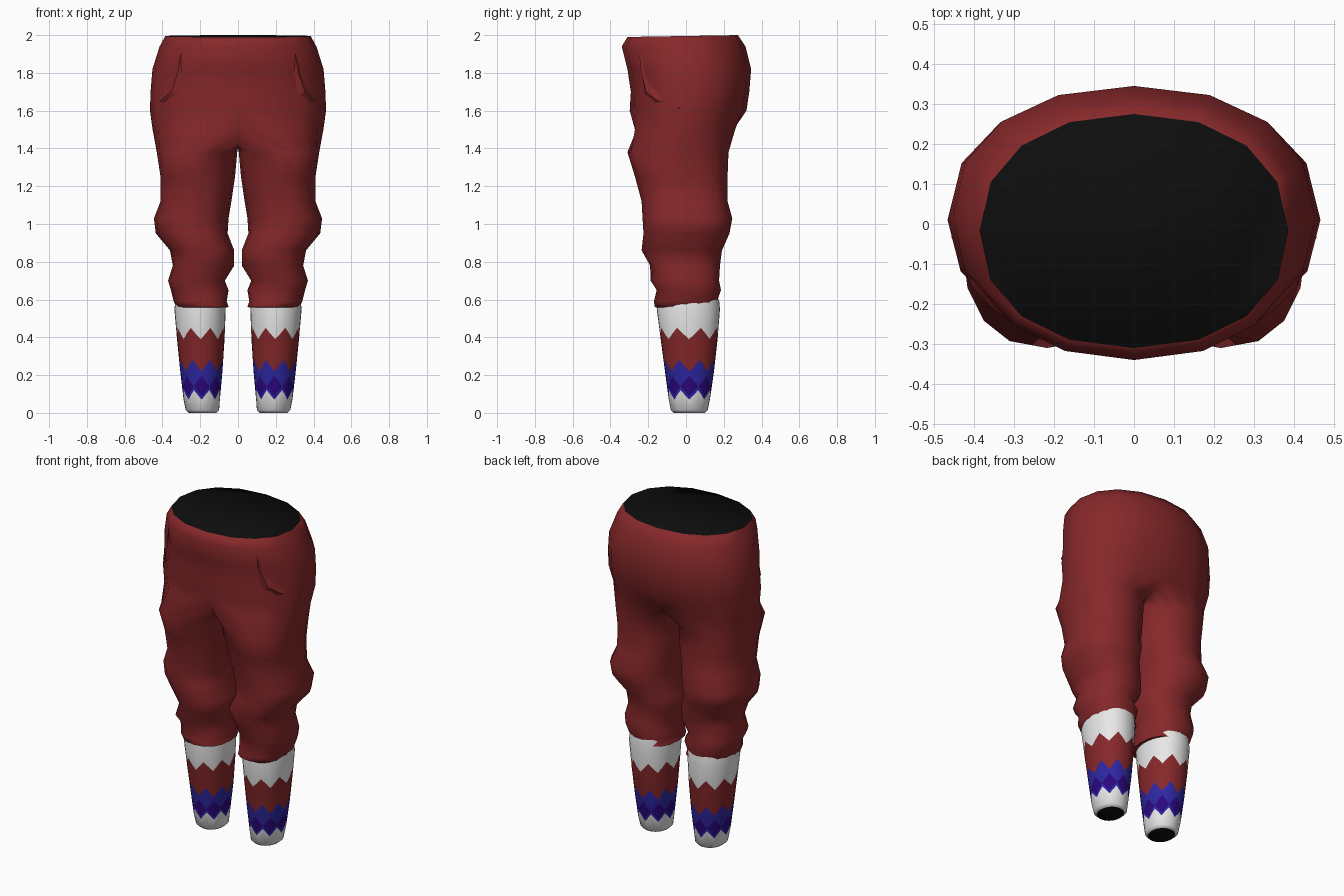
import bpy, bmesh, math
from mathutils import Vector
from mathutils.bvhtree import BVHTree

if "Cube" in bpy.data.objects:
    bpy.data.objects.remove(bpy.data.objects["Cube"])


def material(name, rgb):
    m = bpy.data.materials.new(name)
    m.diffuse_color = (*rgb, 1)
    m.use_nodes = True
    m.node_tree.nodes["Principled BSDF"].inputs["Base Color"].default_value = m.diffuse_color
    return m


RED = material("dark red cloth", (0.24, 0.021, 0.023))
WHITE = material("white knit", (0.82, 0.82, 0.82))
BLUE = material("blue knit", (0.026, 0.02, 0.36))
INDIGO = material("indigo knit", (0.024, 0.002, 0.21))
BLACK = material("black opening", (0.004, 0.004, 0.004))


def spow(v, n):
    return math.copysign(abs(v) ** (2 / n), v)


def oval(z, x0, x1, y0, y1, a, n=2.2):
    """Point at angle a on a rounded oval filling the given extents."""
    return Vector(((x0 + x1) / 2 + (x1 - x0) / 2 * spow(math.cos(a), n),
                   (y0 + y1) / 2 + (y1 - y0) / 2 * spow(math.sin(a), n), z))


def loft(bm, top, bottom, closed, mat=0):
    n = len(top)
    for i in range(n if closed else n - 1):
        j = (i + 1) % n
        bm.faces.new((top[i], bottom[i], bottom[j], top[j])).material_index = mat


def finish(bm, name, mats, angle):
    """Make an object mirrored to the other leg, with smooth shading."""
    me = bpy.data.meshes.new(name)
    bm.to_mesh(me)
    bm.free()
    for m in mats:
        me.materials.append(m)
    ob = bpy.data.objects.new(name, me)
    bpy.context.collection.objects.link(ob)
    mod = ob.modifiers.new("mirror", 'MIRROR')
    mod.use_clip = True
    mod.merge_threshold = 0.0005
    bpy.ops.object.select_all(action='DESELECT')
    ob.select_set(True)
    bpy.context.view_layer.objects.active = ob
    bpy.ops.object.shade_smooth_by_angle(angle=math.radians(angle))
    return ob


# Trousers: half rings around the hips, full rings down the leg
N = 16
H = N // 2
ang = [-math.pi / 2 + 2 * math.pi * i / N for i in range(N)]
hips = [  # z, half width, front y, back y
    (1.995, .385, -.31, .275), (1.94, .415, -.34, .315), (1.82, .453, -.31, .345),
    (1.70, .463, -.292, .335), (1.60, .466, -.298, .32), (1.50, .452, -.29, .28)]
leg = [  # z, inner x, outer x, front y, back y
    (1.38, .004, .43, -.31, .225), (1.25, .016, .41, -.27, .22),
    (1.12, .035, .41, -.235, .22), (1.03, .05, .445, -.23, .245),
    (.95, .055, .435, -.225, .23), (.86, .02, .36, -.235, .19),
    (.78, .02, .345, -.19, .18), (.70, .07, .37, -.187, .175),
    (.65, .05, .355, -.155, .185), (.59, .06, .34, -.17, .165),
    (.56, .05, .325, -.165, .165), (.556, .08, .31, -.14, .15)]

bm = bmesh.new()
rings = []
for k, (z, w, yf, yb) in enumerate(hips):
    ring = []
    for a in ang[:H + 1]:
        p = oval(z, -w, w, yf, yb, a)
        if k == 0:
            p.z += 0.005 * math.sin(a)
        if abs(p.x) < 0.001:
            p.x = 0
            if k == len(hips) - 1:
                p.y *= 0.9
        ring.append(bm.verts.new(p))
    rings.append(ring)
for a, b in zip(rings, rings[1:]):
    loft(bm, a, b, False)
bm.faces.new(rings[0]).material_index = 1

# Crotch seam closes the last hip ring into the thigh
last = rings[-1]
yb, yf = last[-1].co.y, last[0].co.y
seam = [bm.verts.new((0, yb + (yf - yb) * k / H, 1.5 - 0.1 * math.sin(math.pi * k / H)))
        for k in range(1, H)]
prev = last + seam
for z, xi, xo, y0, y1 in leg:
    ring = [bm.verts.new(oval(z, xi, xo, y0, y1, a, 2.35)) for a in ang]
    loft(bm, prev, ring, True)
    prev = ring
bm.faces.new(prev[::-1])
bm.normal_update()
surface = BVHTree.FromBMesh(bm)
finish(bm, "trousers", [RED, BLACK], 60)

# Pocket edges: a thin raised fold lying on the hip
bm = bmesh.new()
path = [(.303, 1.90), (.315, 1.80), (.343, 1.70), (.40, 1.655), (.455, 1.612)]
rows = []
for i, (x, z) in enumerate(path):
    t = math.sin(math.pi * i / (len(path) - 1))

    def snap(px, pz):
        hit, nor, _, _ = surface.ray_cast(Vector((px, -2, pz)), Vector((0, 1, 0)))
        return hit, nor
    p, nor = snap(x, z)
    q, _ = snap(x - 0.022 * t - 0.002, z - 0.022 * t - 0.002)
    r, _ = snap(x + 0.02 * t, z + 0.03 * t + 0.002)
    rows.append([bm.verts.new(v) for v in
                 (q - nor * 0.002, p + nor * (0.002 + 0.012 * t), r - nor * 0.002)])
for a, b in zip(rows, rows[1:]):
    loft(bm, a, b, False)
bmesh.ops.recalc_face_normals(bm, faces=bm.faces)
bm.normal_update()
if sum(f.normal.y for f in bm.faces) > 0:
    bmesh.ops.reverse_faces(bm, faces=bm.faces)
finish(bm, "pocket_edge", [RED], 25)

# Socks: rings follow the zigzag colour borders
profile = [(.60, .07, .33, -.15, .175), (.55, .065, .337, -.155, .18),
           (.30, .075, .315, -.122, .16), (.06, .097, .287, -.09, .125),
           (.015, .10, .277, -.08, .115), (0, .115, .26, -.065, .10)]


def sock_point(z, a):
    for u, v in zip(profile, profile[1:]):
        if z >= v[0]:
            t = (z - v[0]) / (u[0] - v[0])
            return oval(z, *[q + (p - q) * t for p, q in zip(u[1:], v[1:])], a, 2.1)
    return oval(*profile[-1], a, 2.1)


# each border: base height, zigzag height, colour of the band above it
borders = [(.60, 0, 0), (.55, 0, 0), (.39, .06, 0), (.22, .06, 1), (.195, -.055, 2),
           (.085, .055, 3), (.07, .05, 2), (.015, 0, 0), (0, 0, 0)]
S = 32
bm = bmesh.new()
prev = None
for base, amp, mat in borders:
    ring = []
    for i in range(S):
        w = (0, .5, 1, .5)[i % 4]
        ring.append(bm.verts.new(sock_point(base + amp * w, -math.pi / 2 + 2 * math.pi * i / S)))
    if prev:
        loft(bm, prev, ring, True, mat)
    prev = ring
bm.faces.new(prev[::-1]).material_index = 4
bmesh.ops.remove_doubles(bm, verts=bm.verts, dist=0.0005)
finish(bm, "sock", [WHITE, RED, BLUE, INDIGO, BLACK], 50)
